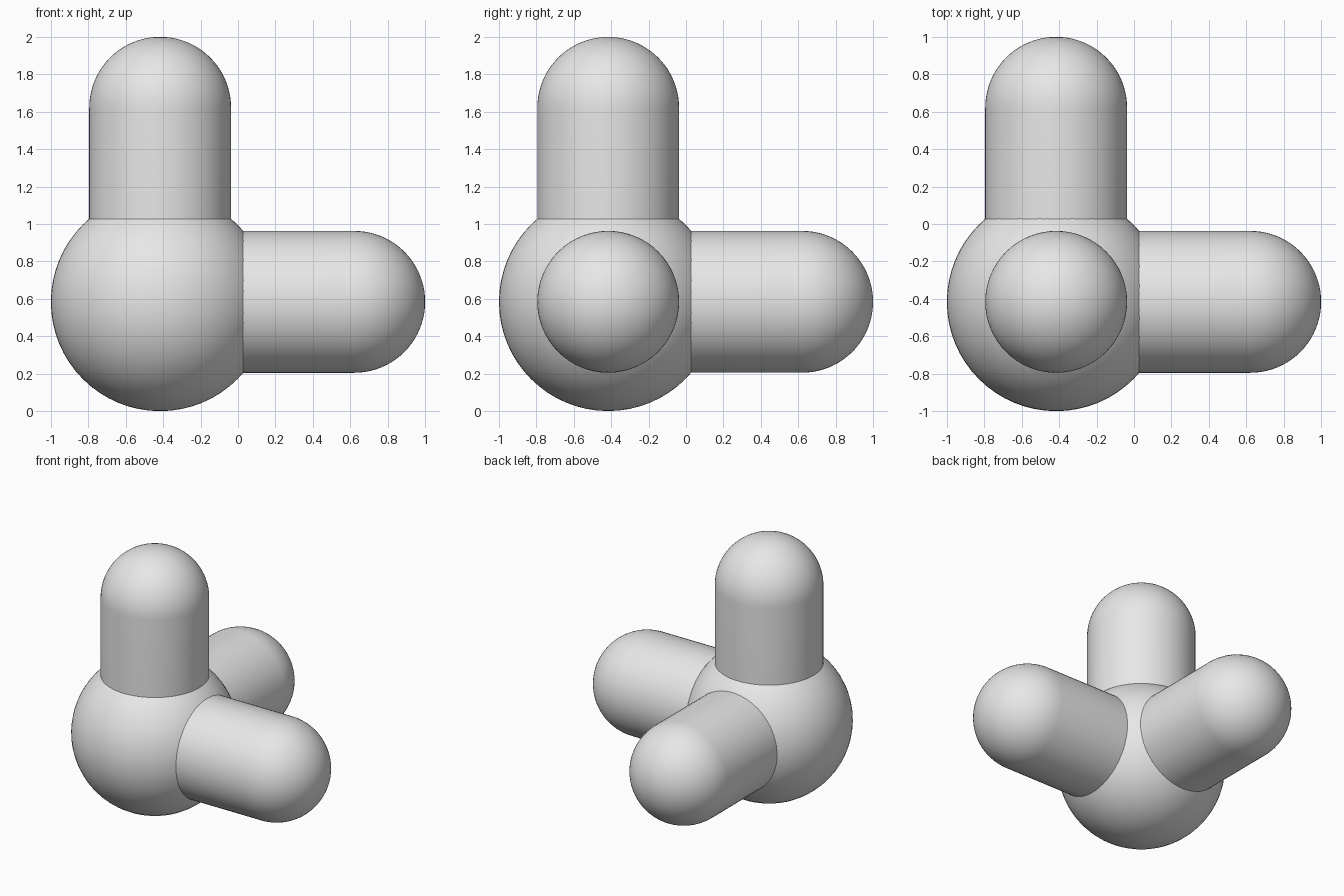
import bpy
import bmesh
import math
from mathutils import Matrix, Vector

cube = bpy.data.objects.get("Cube")
if cube:
    bpy.data.objects.remove(cube, do_unlink=True)

CENTER = Vector((-0.416, -0.416, 0.584))
BALL_R = 0.584
ARM_R = 0.379
CAP_AT = 1.416 - ARM_R      # distance from hub centre to cap centre
ROOT_AT = 0.38              # arm root, hidden inside the hub
SEGMENTS = 64

# One plain grey for everything
grey = bpy.data.materials.new("light grey")
grey.use_nodes = True
grey.diffuse_color = (0.8, 0.8, 0.8, 1)
grey.node_tree.nodes["Principled BSDF"].inputs["Base Color"].default_value = (0.8, 0.8, 0.8, 1)


def add_object(name, bm):
    bmesh.ops.recalc_face_normals(bm, faces=bm.faces)
    mesh = bpy.data.meshes.new(name)
    bm.to_mesh(mesh)
    bm.free()
    mesh.materials.append(grey)
    obj = bpy.data.objects.new(name, mesh)
    bpy.context.collection.objects.link(obj)
    obj.location = CENTER
    bpy.ops.object.select_all(action="DESELECT")
    obj.select_set(True)
    bpy.context.view_layer.objects.active = obj
    bpy.ops.object.shade_smooth_by_angle(angle=math.radians(35))


def arm(name, rotation):
    """Round-ended rod: a lathed profile along z, turned to its axis."""
    bm = bmesh.new()
    profile = [(0, ROOT_AT), (ARM_R, ROOT_AT)]
    steps = 20
    for i in range(steps + 1):
        a = math.pi / 2 * i / steps
        profile.append((ARM_R * math.cos(a), CAP_AT + ARM_R * math.sin(a)))
    verts = [bm.verts.new((r, 0, z)) for r, z in profile]
    edges = [bm.edges.new(pair) for pair in zip(verts, verts[1:])]
    bmesh.ops.spin(bm, geom=verts + edges, cent=(0, 0, 0), axis=(0, 0, 1),
                   angle=math.tau, steps=SEGMENTS)
    bmesh.ops.remove_doubles(bm, verts=bm.verts, dist=0.0005)
    bm.transform(rotation)
    add_object(name, bm)


# Central ball
ball = bmesh.new()
bmesh.ops.create_uvsphere(ball, u_segments=SEGMENTS, v_segments=SEGMENTS // 2, radius=BALL_R)
add_object("hub_ball", ball)

# Three mutually perpendicular arms
arm("upper_arm", Matrix.Identity(4))
arm("left_arm", Matrix.Rotation(math.pi / 2, 4, "Y"))
arm("back_arm", Matrix.Rotation(-math.pi / 2, 4, "X"))
